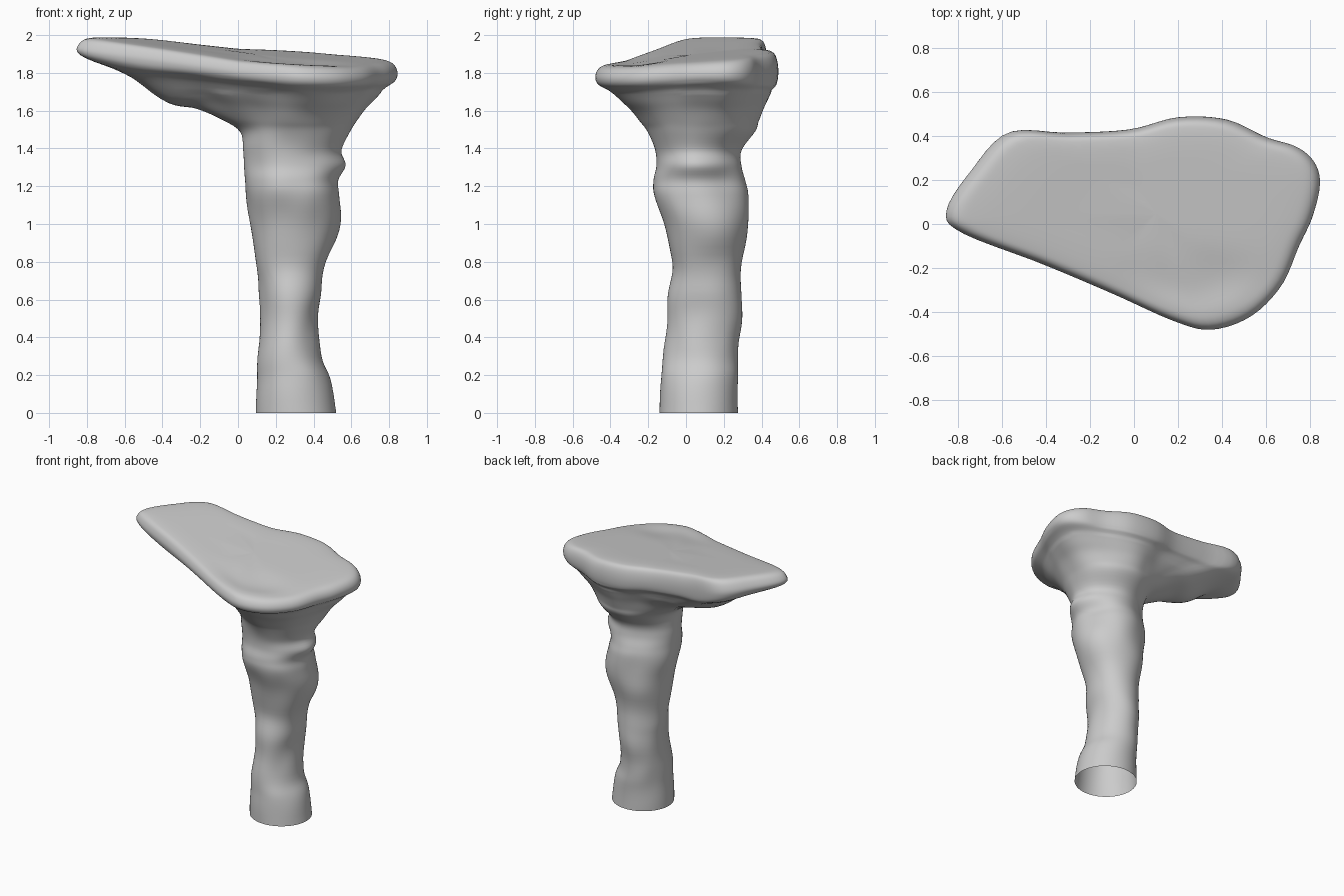
import bpy, bmesh, math
from mathutils import Vector, noise

if "Cube" in bpy.data.objects:
    bpy.data.objects.remove(bpy.data.objects["Cube"])

# Cap outline seen from above, five points per quarter: right, back, left, front
OUTLINE = [(.845, .18), (.82, .28), (.74, .35), (.60, .395), (.42, .475),
           (.20, .485), (-.02, .43), (-.30, .415), (-.57, .415), (-.74, .24),
           (-.85, .06), (-.78, -.04), (-.42, -.18), (-.10, -.315), (.18, -.44),
           (.35, -.48), (.53, -.42), (.67, -.28), (.75, -.10), (.81, .03)]

# Stem sections: z, x min, x max, y min, y max
STEM = [(0, .095, .52, -.14, .275), (.18, .10, .485, -.135, .275),
        (.30, .105, .44, -.125, .275), (.50, .125, .42, -.10, .30),
        (.65, .11, .45, -.09, .305), (.80, .095, .475, -.08, .295),
        (1.0, .07, .54, -.12, .325), (1.15, .045, .535, -.175, .325),
        (1.23, .04, .53, -.175, .31), (1.31, .035, .57, -.155, .29),
        (1.39, .03, .555, -.16, .29), (1.49, .015, .60, -.20, .365)]

# Underside flare: spread towards the outline, share of the height gained
FLARE = [(.12, .2), (.28, .43), (.46, .62), (.69, .85), (.93, 1)]

# Rim and top: scale of the outline, drop below the top surface
RIM = [(1, .07), (.985, .034), (.94, .011), (.85, .003), (.65, 0), (.35, 0), (.02, 0)]

SEG, STEPS = 96, 5
CENTRE = Vector((.1, .05))


def catmull(a, b, c, d, t):
    return .5 * (2 * b + (c - a) * t + (2 * a - 5 * b + 4 * c - d) * t * t
                 + (3 * b - a - 3 * c + d) * t ** 3)


def top_z(p):
    return min(2.0, 1.9 - .055 * p.x + .085 * p.y + .06 * max(0, -p.x))


def thickness(p):
    # the rim hangs lower along the back and at the left tip
    return 1 + .7 * max(0, p.y / .48) ** 2 + .25 * max(0, -p.x)


def closed_curve(points, count):
    pts = [Vector(p) for p in points]
    n = len(pts)
    out = []
    for i in range(count):
        u = i * n / count
        k = int(u)
        out.append(catmull(pts[k - 1], pts[k], pts[(k + 1) % n], pts[(k + 2) % n], u - k))
    return out


outline = closed_curve(OUTLINE, SEG)
rings = []
for z, x0, x1, y0, y1 in STEM:
    rings.append([Vector(((x0 + x1) / 2 + (x1 - x0) / 2 * math.cos(a),
                          (y0 + y1) / 2 + (y1 - y0) / 2 * math.sin(a), z))
                  for a in (2 * math.pi * i / SEG for i in range(SEG))])

neck = rings[-1]
for f, g in FLARE:
    ring = []
    for n, o in zip(neck, outline):
        p = n.xy.lerp(o, f)
        z = n.z + (top_z(o) - .105 * thickness(o) - n.z) * g
        # keel below the left overhang
        z -= .085 * math.exp(-((p.x + .38) / .2) ** 2 - ((p.y - .15) / .2) ** 2)
        ring.append(Vector((p.x, p.y, z)))
    rings.append(ring)
for s, drop in RIM:
    ring = []
    for o in outline:
        p = CENTRE.lerp(o, s)
        # shallow hollow behind the front lip
        dip = .018 * math.exp(-((p.x - .3) / .25) ** 2 - ((p.y + .24) / .1) ** 2)
        ring.append(Vector((p.x, p.y, top_z(p) - drop * thickness(o) - dip)))
    rings.append(ring)

# Smooth the loft upwards, with soft weathering on the stem and underside
bm = bmesh.new()
rows = []
last = len(rings) - 1
for k in range(last):
    a, b, c, d = (rings[max(0, min(last, k + j))] for j in (-1, 0, 1, 2))
    for s in range(STEPS + (k == last - 1)):
        row = []
        for i in range(SEG):
            p = catmull(a[i], b[i], c[i], d[i], s / STEPS)
            if k < len(STEM) + len(FLARE) - 1:
                out = Vector((p.x - .3, p.y - .08, 0)).normalized()
                amp = .016 * min(1, p.z / .3)
                if p.z > 1.7:
                    amp *= .4
                p = p + out * amp * noise.noise(p * 5 + Vector((3, 7, 1)))
            row.append(bm.verts.new(p))
        rows.append(row)
for r0, r1 in zip(rows, rows[1:]):
    for i in range(SEG):
        j = (i + 1) % SEG
        bm.faces.new((r0[i], r0[j], r1[j], r1[i]))
bm.faces.new(rows[-1])

mesh = bpy.data.meshes.new("stem_and_cap")
bm.to_mesh(mesh)
bm.free()
mesh.shade_smooth()
obj = bpy.data.objects.new("stem_and_cap", mesh)
bpy.context.collection.objects.link(obj)
